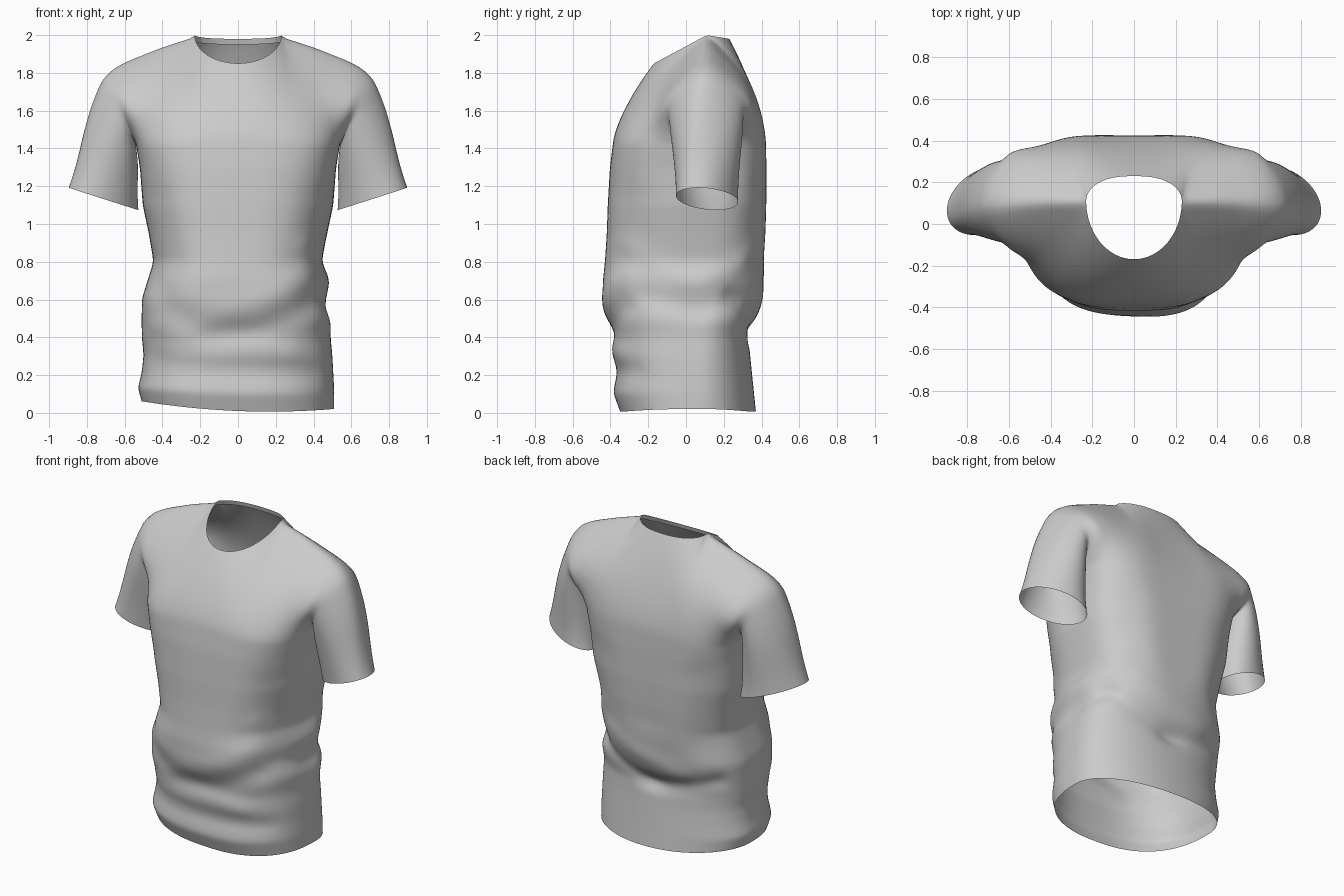
import bpy, bmesh
from math import sin, cos, pi, exp, hypot
from mathutils import Vector

cube = bpy.data.objects.get("Cube")
if cube:
    bpy.data.objects.remove(cube)

COLS, BODY_ROWS, YOKE_ROWS, SLEEVE_ROWS = 40, 44, 16, 12
CHEST, SIDE_Y, NECK = 1.42, 0.07, 0.5

# Body profile: height, right half width, left half width, front depth, back depth
PROFILE = [
    (0, .51, .51, .35, .37), (.1, .53, .51, .385, .36), (.2, .51, .505, .37, .35),
    (.3, .5, .5, .39, .34), (.4, .51, .49, .385, .335), (.5, .51, .495, .415, .37),
    (.6, .51, .47, .435, .395), (.7, .48, .465, .44, .41), (.8, .45, .445, .43, .425),
    (.95, .475, .475, .42, .435), (1.1, .507, .507, .415, .44), (1.3, .52, .52, .403, .44),
    (CHEST, .54, .54, .388, .437)]

# Cloth folds: start (turn, height), end (turn, height), strength, width.
# One turn unit is a quarter of the way round: front 0, left 1, back 2, right -1.
FOLDS = [
    (.5, .74, 0, .54, .015, .07), (.5, .56, -.1, .4, -.015, .06),
    (-.6, .45, .3, .32, .008, .05), (-.6, .27, .5, .22, -.008, .05),
    (-.7, .7, -.3, .5, -.01, .06), (.6, .85, .6, 1.1, -.02, .14),
    (-.6, .85, -.6, 1.1, -.02, .14), (.5, .88, 1, .7, .01, .06),
    (1, .7, 1.5, .85, .01, .06), (.7, .62, 1, .54, -.01, .05),
    (1, .54, 1.4, .6, -.01, .05), (1.3, .62, 2, .42, -.02, .045),
    (2, .42, 2.6, .5, -.02, .045), (1.4, .78, 2.2, .53, .012, .06),
    (2, .85, 2, 1.5, -.015, .09), (2.5, .75, 2.4, 1.2, -.01, .1),
    (1.5, .75, 1.6, 1.2, -.01, .1)]


def lookup(table, t):
    """Interpolate the rows of a table by their first column."""
    for a, b in zip(table, table[1:]):
        if t <= b[0]:
            k = (t - a[0]) / (b[0] - a[0])
            return [p + (q - p) * k for p, q in zip(a[1:], b[1:])]
    return table[-1][1:]


def fold_height(turn, z):
    total = 0
    for t0, z0, t1, z1, strength, width in FOLDS:
        rel = (turn - t0 + 2) % 4 - 2
        px, pz, dx, dz = rel * .5, z - z0, (t1 - t0) * .5, z1 - z0
        k = max(0, min(1, (px * dx + pz * dz) / (dx * dx + dz * dz)))
        total += strength * exp(-(hypot(px - k * dx, pz - k * dz) / width) ** 2)
    return total


def body_point(u, z, side):
    """u runs from the right (-1) to the left (1); side is -1 front, 1 back."""
    right, left, front, back = lookup(PROFILE, z)
    a = u * pi / 2
    s, c = sin(a), max(cos(a), 0)
    width = left if u > 0 else right
    depth = front + SIDE_Y if side < 0 else back - SIDE_Y
    # Fuller, squarer section towards the chest
    rise = (z / CHEST) ** 1.5
    round_ = .78 - .13 * rise if side < 0 else .95 - .35 * rise
    bump = fold_height(u if side < 0 else 2 - u, z)
    x = (width * abs(s) ** round_) * (1 if s > 0 else -1) + bump * s
    y = SIDE_Y + side * (depth * c ** round_ + bump * c)
    hem = (.01 + .03 * (x / .5) ** 2 - .02 * x / .5) * exp(-z / .15)
    return Vector((x, y, z + hem))


# Shoulder ridge: distance along, x, y, height
RIDGE = [(0, .23, .11, 2), (.35, .4, .11, 1.945), (.75, .6, .1, 1.865),
         (.9, .67, .095, 1.825), (1, .72, .09, 1.775)]


def top_point(u, side):
    """Neckline in the middle, shoulder ridge on both sides."""
    sign, t = (1 if u > 0 else -1), abs(u)
    if t >= NECK:
        x, y, z = lookup(RIDGE, (t - NECK) / (1 - NECK))
    else:
        a = pi / 2 * (1 - t / NECK)
        x = .23 * cos(a) ** (1 if side < 0 else .8)
        y = .11 + (-.28 if side < 0 else .12) * sin(a)
        z = 2 - (.15 if side < 0 else .02) * sin(a)
    return Vector((sign * x, y, z))


def yoke_point(u, v, side):
    """Chest ring up to neckline and shoulders, bowed out at the armholes."""
    base = body_point(u, CHEST, side)
    # Soften the neck corner away from the edge
    reach = min(.17 * (1 - v), (1 - abs(u)) / 2)
    top = sum((top_point(u + k * reach, side) for k in (-2, -1, 0, 1, 2)), Vector()) / 5
    p = base.lerp(top, v)
    p.y = base.y + (top.y - base.y) * v ** 1.55
    bow = max(sin(pi * v), 0)
    edge = abs(u) ** (3.5 if side < 0 else 1.8)
    p.y += side * edge * (.17 if side < 0 else .23) * bow ** (.7 + .5 * (1 - abs(u)))
    p.x -= u ** 5 * .01 * bow
    return p


def sleeve_point(v, s, side, sign):
    """v goes from armpit to shoulder, s from armhole to a cuff turned forward."""
    a = pi * v
    start = yoke_point(sign, v, side)
    out, across = -cos(a), side * sin(a)
    cuff = Vector((sign * (.712 + .172 * out + .07 * across),
                   .112 - .105 * out + .128 * across,
                   1.133 + .055 * out + .023 * across))
    p = start.lerp(cuff, s)
    bow = sin(pi * s) * (1 - s)
    p.x += sign * bow * (.035 * (1 + out) / 2 - .02 * (1 - out) / 2)
    p.y += .015 * bow * across
    return p


def add_grid(bm, rows):
    grid = [[bm.verts.new(p) for p in row] for row in rows]
    for low, high in zip(grid, grid[1:]):
        for i in range(len(low) - 1):
            bm.faces.new((low[i], low[i + 1], high[i + 1], high[i]))


def finish(bm, name, material):
    bmesh.ops.remove_doubles(bm, verts=bm.verts, dist=.0005)
    bmesh.ops.recalc_face_normals(bm, faces=bm.faces)
    mesh = bpy.data.meshes.new(name)
    bm.to_mesh(mesh)
    bm.free()
    mesh.materials.append(material)
    mesh.shade_smooth()
    obj = bpy.data.objects.new(name, mesh)
    bpy.context.collection.objects.link(obj)
    sub = obj.modifiers.new("smooth_cloth", 'SUBSURF')
    sub.levels = sub.render_levels = 1


cloth = bpy.data.materials.new("grey_cloth")
cloth.use_nodes = True
colour = (.6, .6, .6, 1)
cloth.diffuse_color = colour
cloth.node_tree.nodes["Principled BSDF"].inputs["Base Color"].default_value = colour

us = [2 * i / COLS - 1 for i in range(COLS + 1)]
vs = [i / YOKE_ROWS for i in range(YOKE_ROWS + 1)]

# Shirt: body, yoke and sleeves welded into one cloth
bm = bmesh.new()
for side in (-1, 1):
    add_grid(bm, [[body_point(u, CHEST * j / BODY_ROWS, side) for u in us]
                  for j in range(BODY_ROWS + 1)])
    add_grid(bm, [[yoke_point(u, v, side) for u in us] for v in vs])
    for sign in (-1, 1):
        add_grid(bm, [[sleeve_point(v, j / SLEEVE_ROWS, side, sign) for v in vs]
                      for j in range(SLEEVE_ROWS + 1)])
finish(bm, "shirt", cloth)

# Collar band: narrow facing turned inside the neckline
bm = bmesh.new()
neck_us = [u for u in us if abs(u) <= NECK + .001]
for side in (-1, 1):
    rim = [top_point(u, side) for u in neck_us]
    add_grid(bm, [[p + Vector((p.x * .04, (p.y - .05) * .04, -.03)) * k for p in rim]
                  for k in (0, .5, 1)])
finish(bm, "collar_band", cloth)
